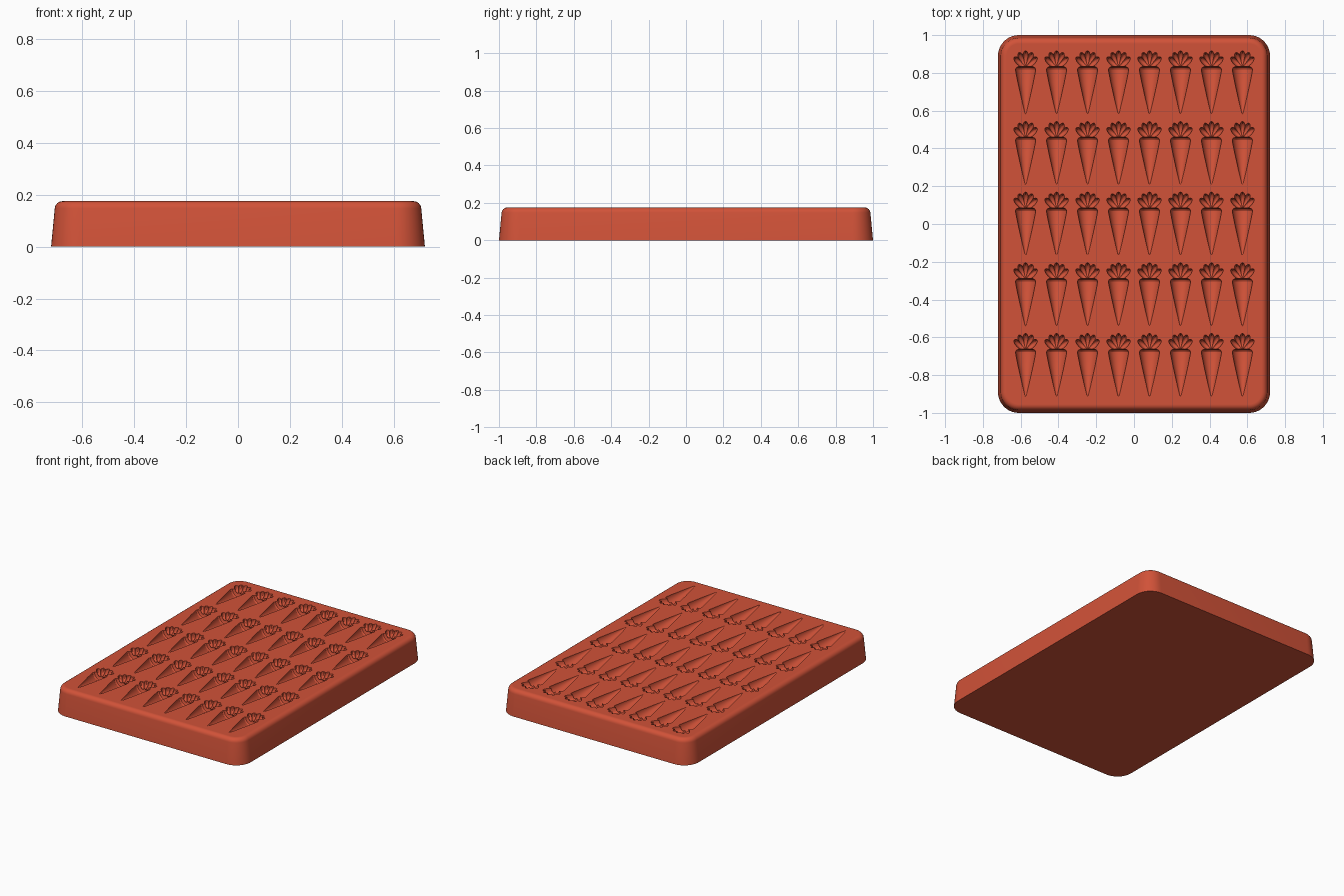
import bpy, bmesh, math
from mathutils import Matrix, Vector

cube = bpy.data.objects.get("Cube")
if cube:
    bpy.data.objects.remove(cube, do_unlink=True)

HX, HY, TOP, CORNER = 0.72, 1.0, 0.175, 0.11
COLUMNS, ROWS, STEP_X, STEP_Y = 8, 5, 0.164, 0.374

mat = bpy.data.materials.new("terracotta red")
mat.use_nodes = True
colour = (0.64, 0.085, 0.04, 1)
mat.diffuse_color = colour
mat.node_tree.nodes["Principled BSDF"].inputs["Base Color"].default_value = colour


def make_object(name, bm):
    bmesh.ops.recalc_face_normals(bm, faces=bm.faces)
    mesh = bpy.data.meshes.new(name)
    bm.to_mesh(mesh)
    bm.free()
    mesh.materials.append(mat)
    obj = bpy.data.objects.new(name, mesh)
    bpy.context.collection.objects.link(obj)
    return obj


def apply_modifiers(obj):
    bpy.ops.object.select_all(action='DESELECT')
    bpy.context.view_layer.objects.active = obj
    obj.select_set(True)
    for mod in list(obj.modifiers):
        bpy.ops.object.modifier_apply(modifier=mod.name)


def loft(bm, rings):
    """Skin a stack of equal rings; return the first and last loops."""
    loops = [[bm.verts.new(p) for p in ring] for ring in rings]
    for a, b in zip(loops, loops[1:]):
        for i in range(len(a)):
            j = (i + 1) % len(a)
            bm.faces.new((a[i], a[j], b[j], b[i]))
    return loops[0], loops[-1]


def rounded_rect(hx, hy, r, z, steps=10):
    points = []
    for q, (sx, sy) in enumerate([(1, 1), (-1, 1), (-1, -1), (1, -1)]):
        for i in range(steps + 1):
            a = (q + i / steps) * math.pi / 2
            points.append((sx * (hx - r) + r * math.cos(a),
                           sy * (hy - r) + r * math.sin(a), z))
    return points


# Tray shell: drafted walls, rolled rim, flat border around the hollows
RIM = 0.03
profile = [(0, 0)]
for i in range(7):
    a = math.radians(5 + 85 * i / 6)
    profile.append((0.014 + RIM * (1 - math.cos(a)), TOP - RIM + RIM * math.sin(a)))
profile.append((0.045, TOP))
rings = [rounded_rect(HX - d, HY - d, CORNER - d, z) for d, z in profile]
rings.append(rounded_rect(COLUMNS * STEP_X / 2, ROWS * STEP_Y / 2, 0, TOP))
bm = bmesh.new()
base, border = loft(bm, rings)
bm.faces.new(base)
bmesh.ops.remove_doubles(bm, verts=border, dist=0.0001)
tray = make_object("carrot_mould_tray", bm)

# One block of the grid, to be hollowed
bm = bmesh.new()
bmesh.ops.create_cube(bm, size=1, matrix=Matrix.Translation((0, 0, TOP - 0.1))
                      @ Matrix.Diagonal((STEP_X, STEP_Y, 0.2, 1)))
hollows = make_object("carrot_hollows", bm)

# Cutters: tapered root and a fan of leaf lobes
SIDES = 24
LIFT = Matrix.Translation((0, 0, TOP + 0.002))
root = [(-0.165, 0.003), (-0.09, 0.021), (0.0, 0.041), (0.055, 0.052),
        (0.07, 0.054), (0.08, 0.049), (0.086, 0.036)]
bm = bmesh.new()
for end in loft(bm, [[LIFT @ Vector((r * math.cos(t), y, r * math.sin(t)))
                      for t in [math.tau * (k + 0.5) / SIDES for k in range(SIDES)]]
                     for y, r in root]):
    bm.faces.new(end)
cutters = [make_object("root_cutter", bm)]
for angle, length in [(-48, 0.082), (-24, 0.088), (0, 0.09), (24, 0.088), (48, 0.082)]:
    place = (Matrix.Translation((0, 0.08, 0))
             @ Matrix.Rotation(math.radians(-angle), 4, 'Z')
             @ Matrix.Translation((0, length / 2, 0))
             @ Matrix.Diagonal((0.017, length / 2, 0.036, 1)))
    bm = bmesh.new()
    bmesh.ops.create_uvsphere(bm, u_segments=14, v_segments=10, radius=1,
                              matrix=LIFT @ place)
    cutters.append(make_object("leaf_cutter", bm))

# Sink a single carrot
for cutter in cutters:
    cutter.hide_render = True
    cut = hollows.modifiers.new("sink", 'BOOLEAN')
    cut.operation = 'DIFFERENCE'
    cut.solver = 'EXACT'
    cut.object = cutter
apply_modifiers(hollows)
for cutter in cutters:
    bpy.data.objects.remove(cutter, do_unlink=True)

# Keep only the top surface and place it at the first grid position
bm = bmesh.new()
bm.from_mesh(hollows.data)
walls = [f for f in bm.faces if min(v.co.z for v in f.verts) < TOP / 2]
bmesh.ops.delete(bm, geom=walls, context='FACES')
bmesh.ops.translate(bm, verts=bm.verts, vec=(-STEP_X * (COLUMNS - 1) / 2,
                                             -STEP_Y * (ROWS - 1) / 2, 0))
bm.to_mesh(hollows.data)
bm.free()

# Repeat over the grid
for count, step in [(COLUMNS, (STEP_X, 0, 0)), (ROWS, (0, STEP_Y, 0))]:
    array = hollows.modifiers.new("grid", 'ARRAY')
    array.count = count
    array.use_relative_offset = False
    array.use_constant_offset = True
    array.constant_offset_displace = step
apply_modifiers(hollows)

# Smooth curved faces, keep the crisp edges
for obj in (tray, hollows):
    obj.select_set(True)
bpy.ops.object.shade_smooth_by_angle(angle=math.radians(30))
